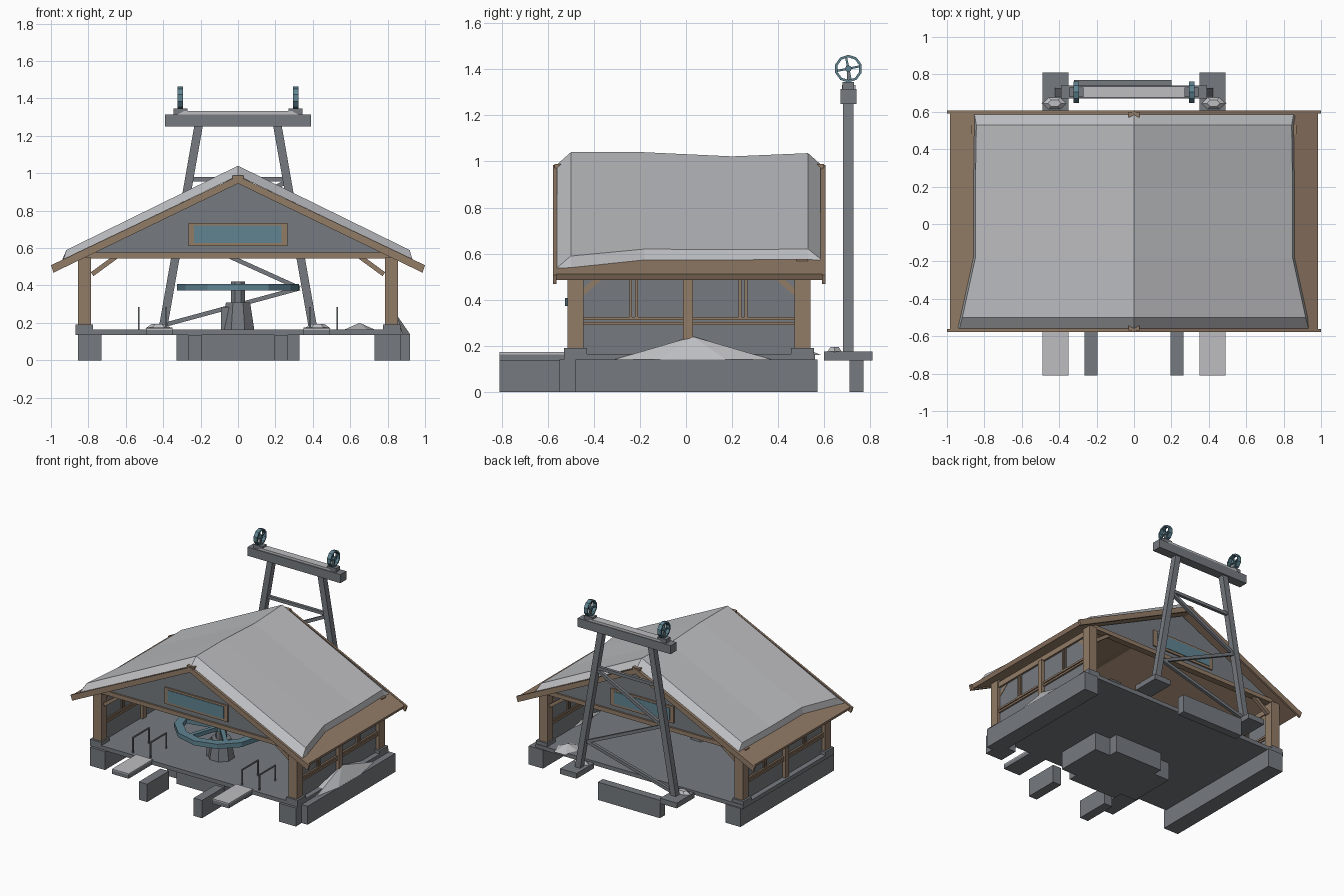
import bpy, bmesh, math
from mathutils import Vector, Matrix

cube = bpy.data.objects.get("Cube")
if cube:
    bpy.data.objects.remove(cube, do_unlink=True)


def material(name, rgb):
    m = bpy.data.materials.new(name)
    m.use_nodes = True
    m.diffuse_color = (*rgb, 1)
    m.node_tree.nodes["Principled BSDF"].inputs["Base Color"].default_value = (*rgb, 1)
    return m


GREY = material("concrete grey", (0.18, 0.195, 0.215))
WOOD = material("timber brown", (0.29, 0.2, 0.135))
SNOW = material("snow", (0.51, 0.515, 0.535))
TEAL = material("teal", (0.115, 0.23, 0.285))


def finish(name, bm, mat):
    bmesh.ops.recalc_face_normals(bm, faces=bm.faces)
    mesh = bpy.data.meshes.new(name)
    bm.to_mesh(mesh)
    bm.free()
    mesh.materials.append(mat)
    ob = bpy.data.objects.new(name, mesh)
    bpy.context.collection.objects.link(ob)
    return ob


def box(name, xs, ys, zs, mat):
    bm = bmesh.new()
    size = [b - a for a, b in (xs, ys, zs)]
    mid = [(a + b) / 2 for a, b in (xs, ys, zs)]
    bmesh.ops.create_cube(bm, size=1, matrix=Matrix.Translation(mid) @ Matrix.Diagonal((*size, 1)))
    return finish(name, bm, mat)


def pair(name, xs, ys, zs, mat):
    for s, side in ((1, "left"), (-1, "right")):
        box(f"{side}_{name}", sorted((s * xs[0], s * xs[1])), ys, zs, mat)


def bar(name, p, q, w, mat):
    p, q = Vector(p), Vector(q)
    z = (q - p).normalized()
    ref = Vector((0, 1, 0)) if abs(z.y) < 0.3 else Vector((1, 0, 0))
    x = ref.cross(z).normalized()
    y = z.cross(x)
    rot = Matrix((x, y, z)).transposed().to_4x4()
    bm = bmesh.new()
    bmesh.ops.create_cube(bm, size=1, matrix=Matrix.Translation((p + q) / 2) @ rot
                          @ Matrix.Diagonal((w, w, (q - p).length, 1)))
    return finish(name, bm, mat)


def prism(name, profile, ys, mat):
    bm = bmesh.new()
    rings = [[bm.verts.new((x, y, z)) for x, z in profile] for y in ys]
    n = len(profile)
    for i in range(n):
        j = (i + 1) % n
        bm.faces.new((rings[0][i], rings[0][j], rings[1][j], rings[1][i]))
    bm.faces.new(rings[0])
    bm.faces.new(rings[1])
    return finish(name, bm, mat)


def cone(name, at, r1, r2, h, sides, mat, scale=(1, 1)):
    bm = bmesh.new()
    bmesh.ops.create_cone(bm, cap_ends=True, segments=sides, radius1=r1, radius2=r2, depth=h,
                          matrix=Matrix.Translation(Vector(at) + Vector((0, 0, h / 2)))
                          @ Matrix.Diagonal((*scale, 1, 1)) @ Matrix.Rotation(math.pi / sides, 4, 'Z'))
    return finish(name, bm, mat)


def wheel(name, at, axis, r_out, r_in, width, sides, spokes, spoke_w):
    """Rim of square section with bar spokes and a hub, turned onto an axis."""
    turn = Vector((0, 0, 1)).rotation_difference(Vector(axis)).to_matrix().to_4x4()
    place = Matrix.Translation(at) @ turn
    bm = bmesh.new()
    section = ((r_in, -1), (r_out, -1), (r_out, 1), (r_in, 1))
    loops = []
    for k in range(sides):
        a = 2 * math.pi * k / sides
        loops.append([bm.verts.new((r * math.cos(a), r * math.sin(a), h * width / 2)) for r, h in section])
    for k in range(sides):
        a, b = loops[k], loops[(k + 1) % sides]
        for i in range(4):
            j = (i + 1) % 4
            bm.faces.new((a[i], a[j], b[j], b[i]))
    for k in range(spokes):
        spin = Matrix.Rotation(2 * math.pi * k / spokes + 0.2, 4, 'Z')
        bmesh.ops.create_cube(bm, size=1, matrix=spin @ Matrix.Translation((r_in / 2, 0, 0))
                              @ Matrix.Diagonal((r_in, spoke_w, spoke_w, 1)))
    bmesh.ops.create_cone(bm, cap_ends=True, segments=8, radius1=spoke_w * 1.6, radius2=spoke_w * 1.6,
                          depth=width)
    bmesh.ops.transform(bm, matrix=place, verts=bm.verts)
    return finish(name, bm, TEAL)


# foundations and floor
box("floor_slab", (-0.87, 0.87), (-0.53, 0.56), (0.135, 0.165), GREY)
box("right_plinth", (-0.855, -0.73), (-0.55, 0.57), (0, 0.14), GREY)
box("left_plinth", (0.8, 0.92), (-0.48, 0.57), (0, 0.14), GREY)
box("corner_footing", (0.73, 0.87), (-0.55, -0.4), (0, 0.14), GREY)
box("wheel_foundation", (-0.33, 0.33), (-0.38, -0.02), (0, 0.14), GREY)
box("wheel_foundation_core", (-0.2, 0.2), (-0.45, 0.05), (0, 0.14), GREY)
pair("front_beam", (0.195, 0.265), (-0.81, -0.55), (0, 0.135), GREY)
pair("front_plate", (0.35, 0.49), (-0.81, -0.52), (0.135, 0.163), GREY)
pair("front_plate_snow", (0.35, 0.49), (-0.81, -0.52), (0.163, 0.172), SNOW)
box("back_beam", (-0.32, 0.2), (0.71, 0.77), (0, 0.135), GREY)

# posts with footings and braces
for y, end in ((-0.48, "front"), (0.505, "back")):
    pair(f"{end}_post_foot", (0.775, 0.87), (y - 0.05, y + 0.05), (0.14, 0.19), GREY)
    pair(f"{end}_post", (0.785, 0.855), (y - 0.035, y + 0.035), (0.19, 0.55), WOOD)
    box(f"{end}_tie_beam", (-0.87, 0.87), (y - 0.025, y + 0.025), (0.545, 0.576), WOOD)
    inward = 1 if y < 0 else -1
    for s in (-1, 1):
        bar(f"{end}_brace", (s * 0.78, y, 0.46), (s * 0.65, y, 0.555), 0.025, WOOD)
        bar(f"{end}_side_brace", (s * 0.82, y + inward * 0.03, 0.43),
            (s * 0.82, y + inward * 0.11, 0.5), 0.025, WOOD)
    # gable with framed window on both faces
    prism(f"{end}_gable", [(-0.776, 0.575), (0.776, 0.575), (0, 0.945)], (y - 0.012, y + 0.012), GREY)
    box(f"{end}_window_frame", (-0.265, 0.265), (y - 0.022, y + 0.022), (0.61, 0.735), WOOD)
    box(f"{end}_window_glass", (-0.235, 0.232), (y - 0.026, y + 0.026), (0.628, 0.72), TEAL)

# side walls
pair("wall", (0.81, 0.83), (-0.45, 0.475), (0.16, 0.5), GREY)
pair("wall_plate", (0.8, 0.845), (-0.48, 0.5), (0.49, 0.53), WOOD)
pair("middle_post", (0.79, 0.855), (-0.012, 0.03), (0.165, 0.5), WOOD)
for z in (0.29, 0.311):
    pair("wall_rail", (0.802, 0.843), (-0.45, 0.475), (z, z + 0.014), WOOD)
for y in (-0.24, -0.215, 0.235, 0.26):
    pair("mullion", (0.802, 0.84), (y - 0.006, y + 0.006), (0.325, 0.5), WOOD)


# roof boards, barge boards and ridge
def roof_z(x):
    return 0.985 - 0.477 * abs(x)


def chevron(x, top, bottom):
    z = roof_z(x)
    return [(-x, z - top), (0, 0.985 - top), (x, z - top),
            (x - 0.013, z - bottom), (0, 0.985 - bottom), (0.013 - x, z - bottom)]


prism("roof_boards", chevron(0.985, 0.003, 0.03), (-0.565, 0.595), WOOD)
for y in (-0.578, 0.59):
    prism("barge_board", chevron(1.0, 0, 0.04), (y, y + 0.016), WOOD)
box("ridge_beam", (-0.03, 0.03), (-0.57, 0.6), (0.945, 0.988), WOOD)

# snow blanket lofted along the ridge: y, eave half width, depth, ridge height
bm = bmesh.new()
rows = []
for y, ex, lift, ridge in ((-0.56, 0.945, 0.004, 0.987), (-0.5, 0.93, 0.048, 1.04), (-0.18, 0.86, 0.045, 1.04),
                           (0.2, 0.86, 0.042, 1.022), (0.53, 0.855, 0.043, 1.036), (0.585, 0.865, 0.004, 0.987)):
    side = [(ex, roof_z(ex) - 0.01), (ex - 0.012, roof_z(ex) + lift)]
    pts = [(-x, z) for x, z in side] + [(0, ridge)] + side[::-1]
    rows.append([bm.verts.new((x, y, z)) for x, z in pts])
for a, b in zip(rows, rows[1:]):
    for i in range(4):
        bm.faces.new((a[i], a[i + 1], b[i + 1], b[i]))
finish("roof_snow", bm, SNOW)

# snow drifts
cone("side_drift", (0.85, 0.03, 0.14), 1, 0, 0.1, 8, SNOW, (0.075, 0.37))
cone("back_drift", (0.65, 0.49, 0.16), 1, 0, 0.04, 6, SNOW, (0.09, 0.11))
for s in (-1, 1):
    cone("tower_foot_drift", (s * 0.425, 0.645, 0.17), 1, 0.5, 0.025, 6, SNOW, (0.07, 0.04))

# drive wheel on its pedestal
cone("pedestal", (0, -0.2, 0.16), 0.095, 0.07, 0.15, 8, GREY)
cone("pedestal_shaft", (0, -0.2, 0.3), 0.04, 0.04, 0.12, 8, GREY)
box("motor_box", (-0.09, -0.03), (-0.25, -0.15), (0.16, 0.285), GREY)
wheel("drive_wheel", (0, -0.2, 0.39), (0, 0, 1), 0.325, 0.265, 0.035, 12, 6, 0.03)

# gate hoops at the boarding lanes
for x in (-0.53, -0.385, 0.385, 0.53):
    for y in (-0.5, -0.31):
        bar("gate_post", (x, y, 0.16), (x, y, 0.285), 0.009, GREY)
    bar("gate_rail", (x, -0.5, 0.281), (x, -0.31, 0.281), 0.009, GREY)

# cable tower
pair("tower_foot", (0.35, 0.49), (0.6, 0.81), (0.135, 0.175), GREY)
for s in (-1, 1):
    bar("tower_leg", (s * 0.405, 0.705, 0.15), (s * 0.208, 0.705, 1.27), 0.045, GREY)
    box("wheel_bearing", (s * 0.308 - 0.037, s * 0.308 + 0.037), (0.68, 0.73), (1.31, 1.345), GREY)
    wheel("cable_wheel", (s * 0.308, 0.705, 1.403), (1, 0, 0), 0.06, 0.049, 0.03, 10, 4, 0.009)
    bar("wheel_axle_mount", (s * 0.308, 0.705, 1.34), (s * 0.308, 0.705, 1.4), 0.014, GREY)
braces = [(-0.39, 0.19, 0.33, 0.385), (0.33, 0.385, -0.3, 0.67),
          (-0.3, 0.67, 0.25, 0.95), (-0.25, 0.967, 0.25, 0.967)]
for x0, z0, x1, z1 in braces:
    bar("tower_brace", (x0, 0.705, z0), (x1, 0.705, z1), 0.023, GREY)
box("tower_crossbeam", (-0.39, 0.39), (0.67, 0.74), (1.25, 1.315), GREY)
prism("crossbeam_snow", [(-0.32, 1.315), (0.32, 1.315), (0.29, 1.332), (-0.29, 1.332)], (0.677, 0.735), SNOW)
